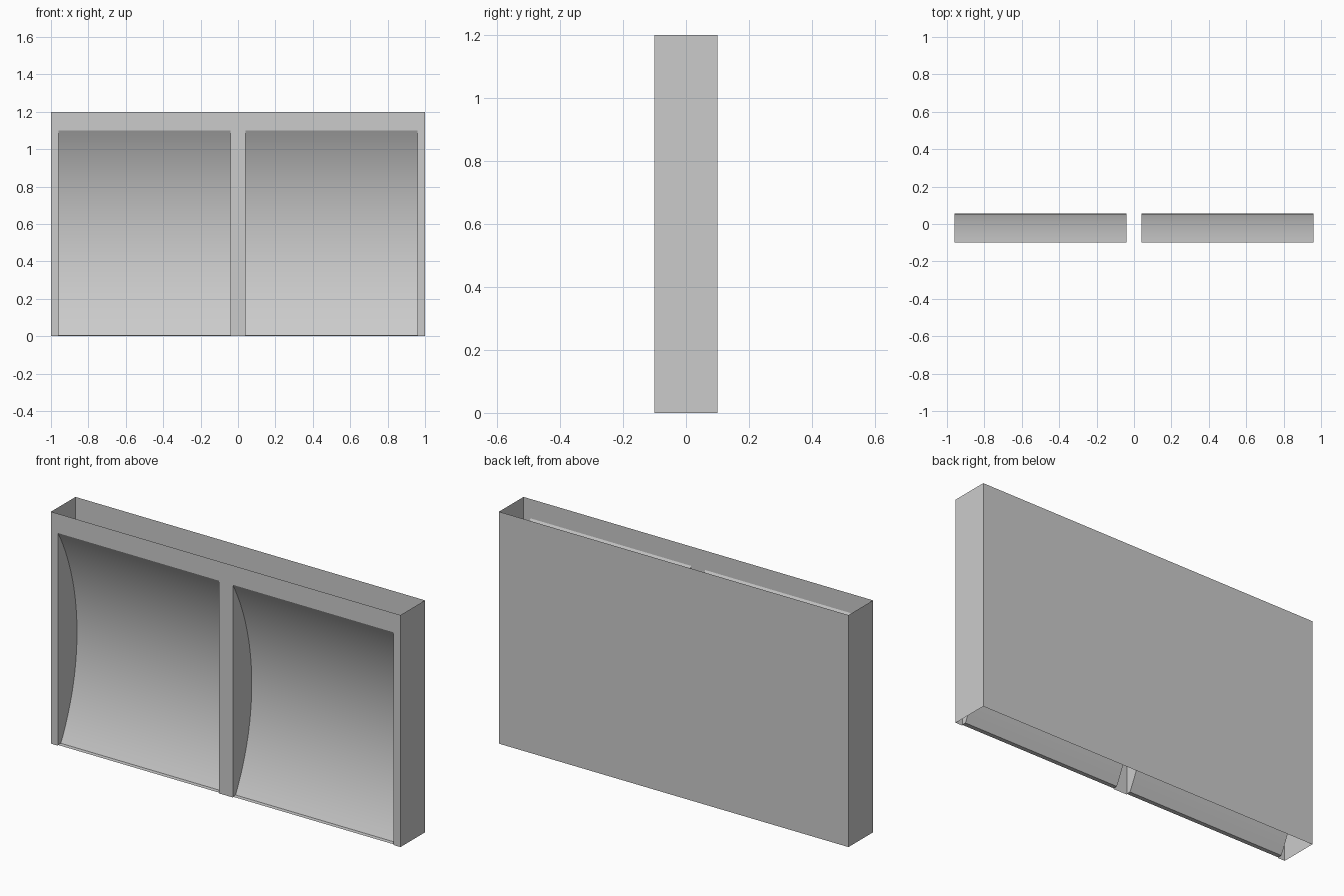
import bpy, bmesh, math

cube = bpy.data.objects.get("Cube")
if cube:
    bpy.data.objects.remove(cube, do_unlink=True)

GREY = (0.6, 0.6, 0.6, 1.0)
mat = bpy.data.materials.new("light_grey")
mat.use_nodes = True
mat.diffuse_color = GREY
mat.node_tree.nodes["Principled BSDF"].inputs["Base Color"].default_value = GREY

FRONT, BACK, HEIGHT = -0.1, 0.1, 1.2
INNER, OUTER, NICHE_TOP = 0.04, 0.96, 1.1
LEDGE_Y, LEDGE_Z = -0.077, 0.004


def sheet(name, faces, smooth=False):
    """Object made from a list of polygons, each a list of points."""
    bm = bmesh.new()
    for pts in faces:
        bm.faces.new([bm.verts.new(p) for p in pts])
    bmesh.ops.remove_doubles(bm, verts=bm.verts, dist=1e-5)
    mesh = bpy.data.meshes.new(name)
    bm.to_mesh(mesh)
    bm.free()
    mesh.materials.append(mat)
    obj = bpy.data.objects.new(name, mesh)
    bpy.context.collection.objects.link(obj)
    for poly in mesh.polygons:
        poly.use_smooth = smooth
    return obj


def arc(start, end, bulge_y, steps=32):
    """Circular arc in (y, z) whose middle reaches bulge_y."""
    (y0, z0), (y1, z1) = start, end
    half = math.dist(start, end) / 2
    sag = bulge_y - (y0 + y1) / 2
    radius = (half * half + sag * sag) / (2 * sag)
    spread = math.asin(half / radius)
    pts = []
    for i in range(steps + 1):
        a = spread * (2 * i / steps - 1)
        t = (math.sin(a) * radius / half + 1) / 2
        depth = radius * (math.cos(a) - math.cos(spread))
        pts.append((y0 + (y1 - y0) * t + depth, z0 + (z1 - z0) * t))
    return pts


# Outer casing, open at top and bottom
sheet("back_panel", [[(1, BACK, 0), (-1, BACK, 0), (-1, BACK, HEIGHT), (1, BACK, HEIGHT)]])
for side, name in ((1, "left"), (-1, "right")):
    wall = [(side, FRONT, 0), (side, BACK, 0), (side, BACK, HEIGHT), (side, FRONT, HEIGHT)]
    sheet(name + "_side_panel", [wall[::side]])

# Front frame around the two openings
half_frame = [(INNER, 0), (INNER, NICHE_TOP), (OUTER, NICHE_TOP), (OUTER, 0), (1, 0), (1, HEIGHT)]
outline = half_frame + [(-x, z) for x, z in reversed(half_frame)]
sheet("front_frame", [[(x, FRONT, z) for x, z in reversed(outline)]]).data.flip_normals()

# Curved niches with cheeks and a narrow bottom ledge
curve = arc((LEDGE_Y, LEDGE_Z), (FRONT, NICHE_TOP), 0.055)
for side, name in ((1, "left"), (-1, "right")):
    lo, hi = sorted((side * INNER, side * OUTER))
    strips = [[(lo, *a), (hi, *a), (hi, *b), (lo, *b)] for a, b in zip(curve, curve[1:])]
    sheet(name + "_curved_back", strips, smooth=True)
    sheet(name + "_ledge", [[(lo, FRONT, LEDGE_Z), (hi, FRONT, LEDGE_Z),
                             (hi, LEDGE_Y, LEDGE_Z), (lo, LEDGE_Y, LEDGE_Z)]])
    profile = [(FRONT, LEDGE_Z)] + curve
    sheet(name + "_niche_cheeks", [[(lo, *p) for p in profile],
                                   [(hi, *p) for p in reversed(profile)]])
